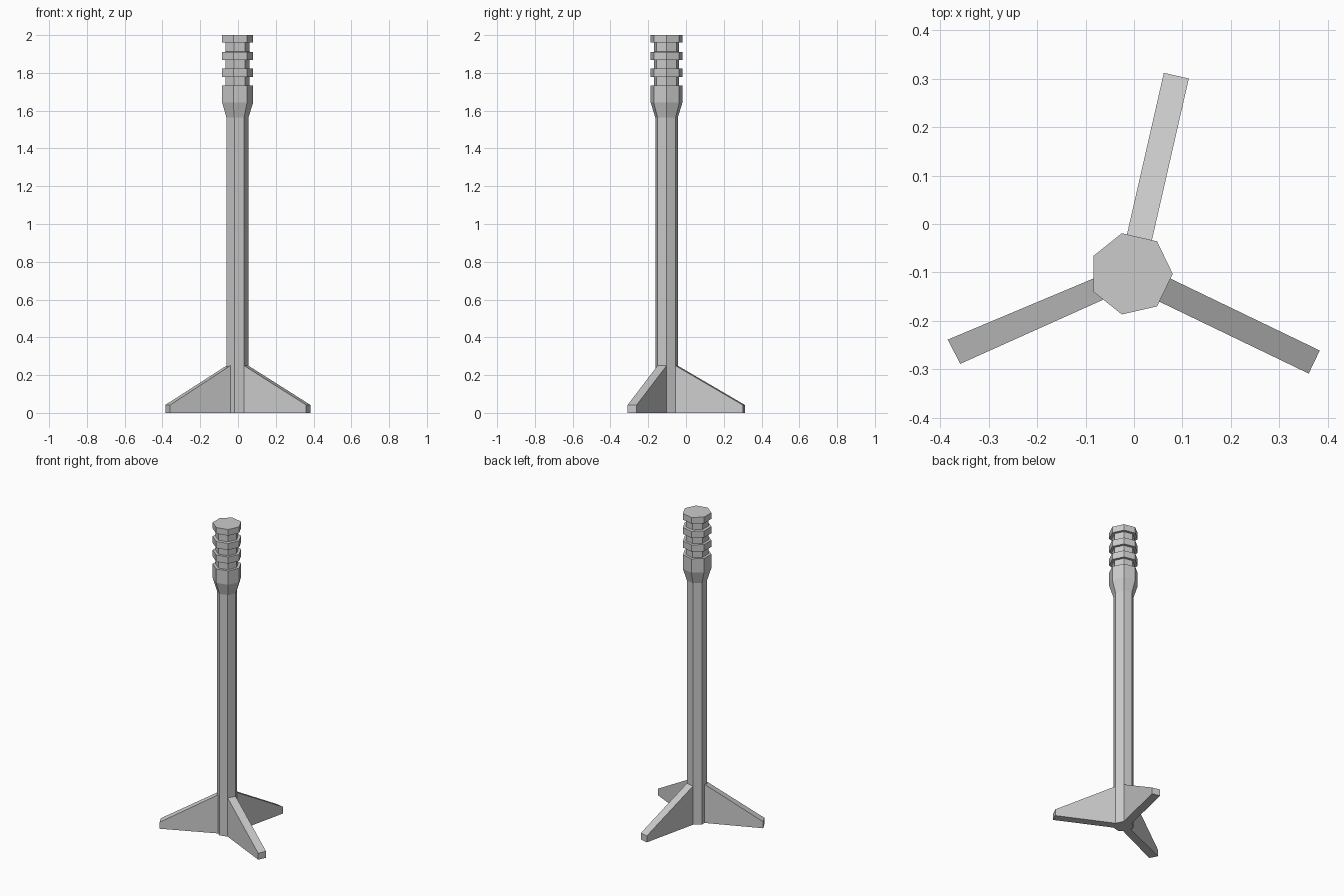
import bpy, bmesh
from math import sin, cos, pi
from mathutils import Vector

if "Cube" in bpy.data.objects:
    bpy.data.objects.remove(bpy.data.objects["Cube"])

SIDES = 7
CENTRE = Vector((-0.006, -0.103, 0))


def finish(name, bm):
    bmesh.ops.recalc_face_normals(bm, faces=bm.faces)
    mesh = bpy.data.meshes.new(name)
    bm.to_mesh(mesh)
    bm.free()
    obj = bpy.data.objects.new(name, mesh)
    obj.location = CENTRE
    bpy.context.collection.objects.link(obj)
    return obj


def loft(name, profile):
    """Seven-sided column from (radius, height) pairs."""
    bm = bmesh.new()
    rings = [[bm.verts.new((r * cos(2 * pi * i / SIDES), r * sin(2 * pi * i / SIDES), z))
              for i in range(SIDES)] for r, z in profile]
    for low, high in zip(rings, rings[1:]):
        for i in range(SIDES):
            j = (i + 1) % SIDES
            bm.faces.new((low[i], low[j], high[j], high[i]))
    bm.faces.new(rings[0])
    bm.faces.new(rings[-1])
    return finish(name, bm)


def leg(name, root, end, z_root=0.25, z_end=0.042):
    """Sloping fin between two root points and two end points."""
    bm = bmesh.new()
    plan = [(*root[0], z_root), (*end[0], z_end), (*end[1], z_end), (*root[1], z_root)]
    bottom = [bm.verts.new((x, y, 0)) for x, y, z in plan]
    top = [bm.verts.new(p) for p in plan]
    bm.faces.new(bottom)
    bm.faces.new(top)
    for i in range(4):
        j = (i + 1) % 4
        bm.faces.new((bottom[i], bottom[j], top[j], top[i]))
    return finish(name, bm)


# Shaft, flared collar and ringed grip
shaft, head, groove = 0.061, 0.086, 0.068
profile = [(shaft, 0), (shaft, 0.25), (shaft, 1.563), (head, 1.642), (head, 1.732)]
for z0, z1 in ((1.732, 1.779), (1.822, 1.867), (1.912, 1.96)):
    profile += [(groove, z0), (groove, z1), (head, z1), (head, z1 + 0.043)]
profile[-1] = (head, 2.0)
loft("ringed_post", profile)

# Two legs growing straight out of shaft facets
inner, outer, half = shaft * cos(pi / SIDES), 0.42, shaft * sin(pi / SIDES)
for name, step in (("back_leg", 3), ("right_leg", -1)):
    a = step * pi / SIDES
    out, side = Vector((cos(a), sin(a))), Vector((-sin(a), cos(a))) * half
    leg(name, (out * inner + side, out * inner - side),
        (out * outer + side, out * outer - side))

# Third leg wraps a shaft corner, from the middle of one facet to the next
a, b = pi, pi * 9 / SIDES
leg("left_leg", ((inner * cos(a), inner * sin(a)), (inner * cos(b), inner * sin(b))),
    ((-0.379, -0.136), (-0.353, -0.186)))
